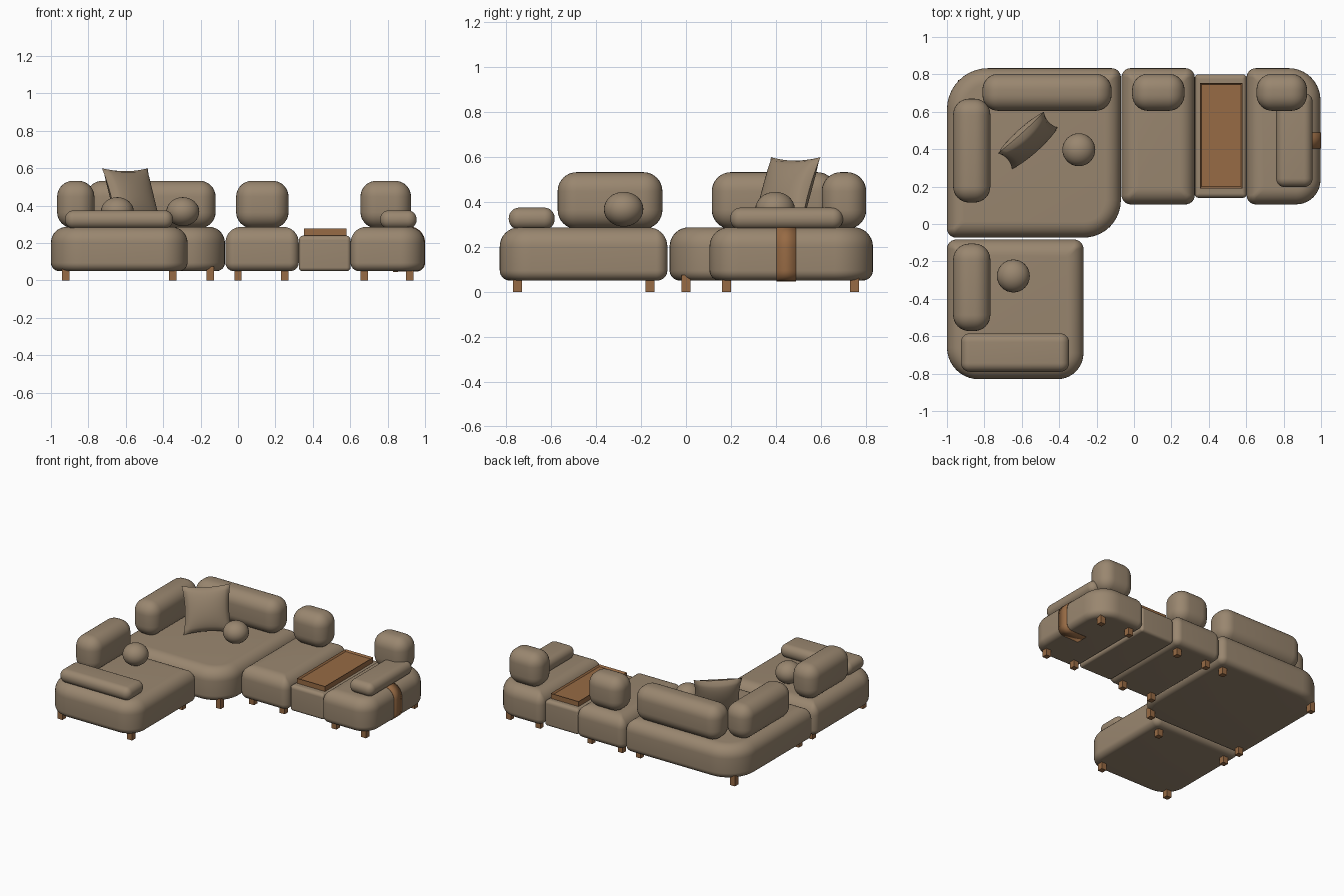
import bpy, bmesh
from math import sin, cos, pi, radians
from mathutils import Matrix, Vector

if "Cube" in bpy.data.objects:
    bpy.data.objects.remove(bpy.data.objects["Cube"], do_unlink=True)


def material(name, rgb):
    m = bpy.data.materials.new(name)
    m.use_nodes = True
    m.diffuse_color = (*rgb, 1)
    m.node_tree.nodes["Principled BSDF"].inputs["Base Color"].default_value = (*rgb, 1)
    return m


FABRIC = material("taupe fabric", (0.32, 0.24, 0.16))
WOOD = material("warm wood", (0.31, 0.145, 0.058))
parts = []


def finish(name, bm, mat):
    bmesh.ops.recalc_face_normals(bm, faces=bm.faces)
    mesh = bpy.data.meshes.new(name)
    bm.to_mesh(mesh)
    bm.free()
    mesh.materials.append(mat)
    ob = bpy.data.objects.new(name, mesh)
    bpy.context.collection.objects.link(ob)
    parts.append(ob)
    return ob


def box_mesh(x0, x1, y0, y1, z0, z1):
    bm = bmesh.new()
    bmesh.ops.create_cube(bm, size=1)
    for v in bm.verts:
        v.co = ((x0 + x1) / 2 + v.co.x * (x1 - x0),
                (y0 + y1) / 2 + v.co.y * (y1 - y0),
                (z0 + z1) / 2 + v.co.z * (z1 - z0))
    return bm


def cushion(name, x0, x1, y0, y1, z0, z1, r):
    bm = box_mesh(x0, x1, y0, y1, z0, z1)
    bmesh.ops.bevel(bm, geom=bm.edges[:], offset=r, segments=8, profile=0.5,
                    affect='EDGES', clamp_overlap=True)
    finish(name, bm, FABRIC)


def edge_profile(z0, z1, rb, rt, n=8):
    """Side section from bottom to top as (inset, height) pairs."""
    angles = [pi / 2 * i / n for i in range(n + 1)]
    low = [(rb * (1 - sin(a)), z0 + rb * (1 - cos(a))) for a in angles]
    high = [(rt * (1 - cos(a)), z1 - rt + rt * sin(a)) for a in angles]
    return low + high


def soft_base(name, x0, x1, y0, y1, radii, profile, n=10):
    """Loft a rounded rectangle, one radius per corner, along a section."""
    bm = bmesh.new()
    rings = []
    for d, z in profile:
        ring = []
        corners = [(x0 + d, y0 + d, 1, 1), (x1 - d, y0 + d, -1, 1),
                   (x1 - d, y1 - d, -1, -1), (x0 + d, y1 - d, 1, -1)]
        for k, (cx, cy, sx, sy) in enumerate(corners):
            r = max(radii[k] - d, radii[k] * 0.3)
            for i in range(n + 1):
                a = pi + pi / 2 * (k + i / n)
                ring.append(bm.verts.new((cx + sx * r + r * cos(a),
                                          cy + sy * r + r * sin(a), z)))
        rings.append(ring)
    count = len(rings[0])
    for a, b in zip(rings, rings[1:]):
        for i in range(count):
            j = (i + 1) % count
            bm.faces.new((a[i], a[j], b[j], b[i]))
    bm.faces.new(rings[0][::-1])
    bm.faces.new(rings[-1])
    finish(name, bm, FABRIC)


# Upholstered bases
SEAT = edge_profile(0.05, 0.287, 0.045, 0.085)
S = 0.05
soft_base("corner_base", -1, -0.07, -0.073, 0.833, (S, 0.2, S, 0.22), SEAT)
soft_base("chaise_base", -1, -0.27, -0.83, -0.083, (0.17, 0.14, S, S), SEAT)
soft_base("middle_base", -0.067, 0.325, 0.105, 0.833, (S, S, S, S), SEAT)
soft_base("end_base", 0.602, 0.997, 0.105, 0.833, (S, 0.13, 0.17, S), SEAT)
soft_base("table_base", 0.325, 0.602, 0.14, 0.8, (0.02,) * 4,
          edge_profile(0.05, 0.24, 0.02, 0.025))

# Back cushions and low armrests
BACK = (0.28, 0.533, 0.085)
cushion("corner_back_cushion", -0.81, -0.12, 0.605, 0.803, *BACK)
cushion("corner_side_cushion", -0.967, -0.768, 0.115, 0.67, *BACK)
cushion("chaise_side_cushion", -0.967, -0.768, -0.572, -0.105, *BACK)
cushion("middle_back_cushion", -0.01, 0.27, 0.605, 0.803, *BACK)
cushion("end_back_cushion", 0.655, 0.925, 0.605, 0.803, *BACK)
cushion("chaise_armrest", -0.925, -0.347, -0.79, -0.585, 0.277, 0.375, 0.047)
cushion("end_armrest", 0.76, 0.955, 0.197, 0.7, 0.277, 0.375, 0.047)

# Ball pillows
for name, x, y in (("corner_ball_pillow", -0.295, 0.397),
                   ("chaise_ball_pillow", -0.645, -0.278)):
    bm = bmesh.new()
    bmesh.ops.create_uvsphere(bm, u_segments=32, v_segments=16, radius=0.088)
    bmesh.ops.scale(bm, vec=(1, 1, 0.88), verts=bm.verts)
    bmesh.ops.translate(bm, vec=(x, y, 0.368), verts=bm.verts)
    finish(name, bm, FABRIC)

# Square pillow with pinched corners, leaning back into the corner
bm = bmesh.new()
for side in (1, -1):
    grid = bmesh.ops.create_grid(bm, x_segments=18, y_segments=18, size=1)
    for v in grid["verts"]:
        u, w = v.co.x, v.co.y
        bulge = max(0, (1 - u * u) * (1 - w * w)) ** 0.45
        v.co = (0.165 * u * (1 - 0.1 * (1 - w * w)),
                0.165 * w * (1 - 0.1 * (1 - u * u)), side * 0.058 * bulge)
bmesh.ops.remove_doubles(bm, verts=bm.verts, dist=0.0005)
turn, lean = radians(42), radians(20)
out = Vector((sin(turn), -cos(turn), 0))
up = Vector((0, 0, 1))
axes = (Vector((cos(turn), sin(turn), 0)),
        up * cos(lean) - out * sin(lean),
        out * cos(lean) + up * sin(lean))
bm.transform(Matrix.Translation((-0.567, 0.447, 0.445))
             @ Matrix(axes).transposed().to_4x4())
finish("square_pillow", bm, FABRIC)

# Wooden tray with a recessed top
bm = box_mesh(0.352, 0.58, 0.19, 0.755, 0.235, 0.277)
top = [f for f in bm.faces if f.normal.z > 0.9 or f.calc_center_median().z > 0.27]
bmesh.ops.inset_region(bm, faces=top, thickness=0.013, depth=0)
bmesh.ops.translate(bm, vec=(0, 0, -0.012), verts=top[0].verts)
finish("tray", bm, WOOD)

# Strap wrapped around the outer side of the end base
bm = bmesh.new()
path = [(0.83, 0.049)] + [(0.998 - d, z) for d, z in SEAT] + [(0.85, 0.288)]
rows = [[bm.verts.new((x, y, z)) for y in (0.403, 0.49)] for x, z in path]
for a, b in zip(rows, rows[1:]):
    bm.faces.new((a[0], a[1], b[1], b[0]))
strap = finish("side_strap", bm, WOOD)
mod = strap.modifiers.new("thickness", 'SOLIDIFY')
mod.thickness = 0.005
mod.offset = 0

# Square legs at the four corners of each seat
for name, xs, ys in (("chaise", (-0.92, -0.35), (-0.75, -0.16)),
                     ("corner", (-0.92, -0.148), (0, 0.75)),
                     ("middle", (0, 0.25), (0.18, 0.75)),
                     ("end", (0.675, 0.917), (0.18, 0.75))):
    for x in xs:
        for y in ys:
            place = ("front" if y == ys[0] else "back") + ("_right" if x == xs[0] else "_left")
            finish(f"{name}_leg_{place}",
                   box_mesh(x - 0.02, x + 0.02, y - 0.02, y + 0.02, 0, 0.075), WOOD)

# Smooth shading with crisp edges
bpy.ops.object.select_all(action='DESELECT')
for ob in parts:
    ob.select_set(True)
bpy.context.view_layer.objects.active = parts[0]
bpy.ops.object.shade_smooth_by_angle(angle=radians(35))
